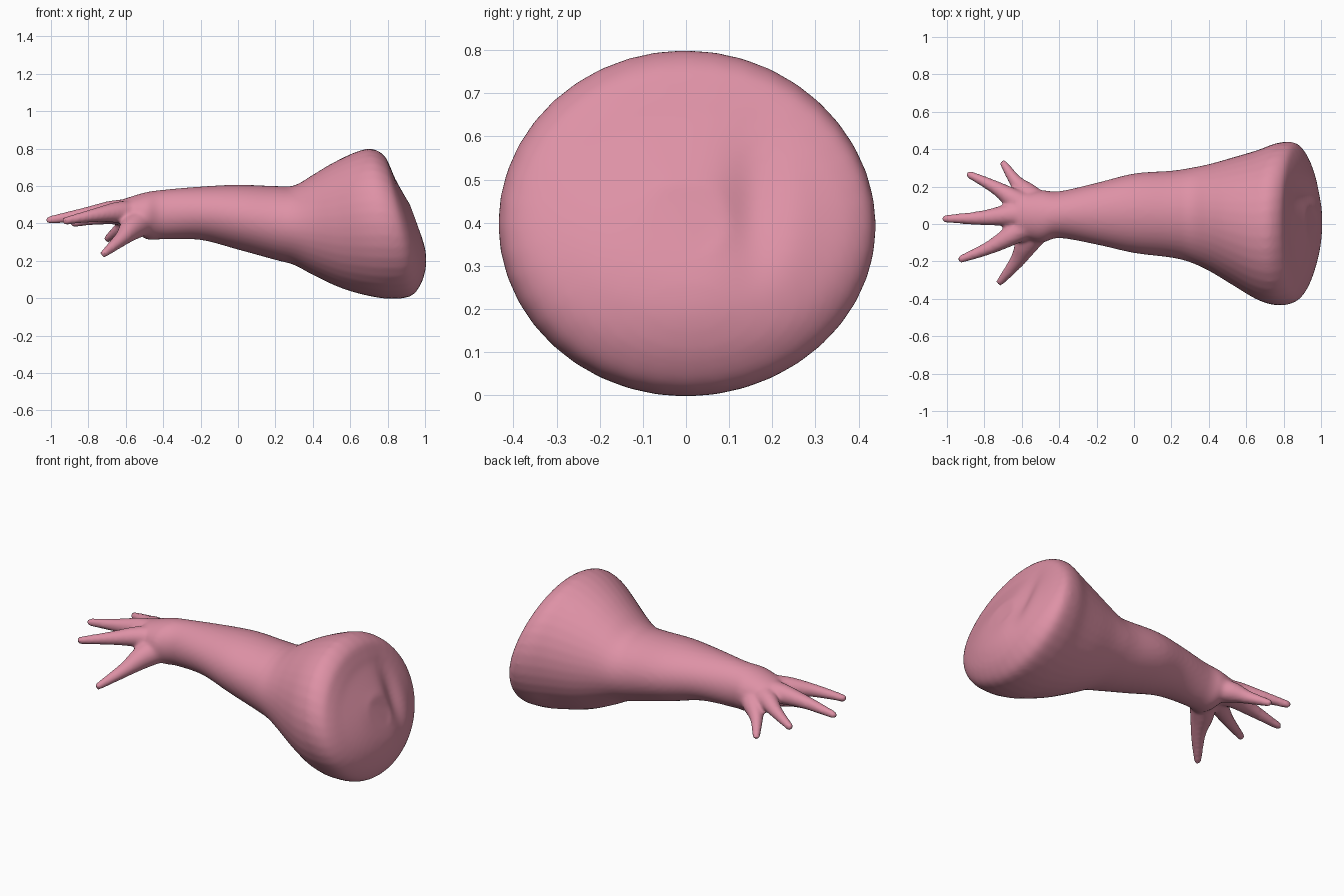
import bpy, bmesh, math
from mathutils import Vector

cube = bpy.data.objects.get("Cube")
if cube:
    bpy.data.objects.remove(cube, do_unlink=True)

skin = bpy.data.materials.new("skin pink")
skin.use_nodes = True
pink = (0.73, 0.285, 0.38, 1)
skin.diffuse_color = pink
skin.node_tree.nodes["Principled BSDF"].inputs["Base Color"].default_value = pink

SIDES, STEPS = 40, 5
bm = bmesh.new()


def spline(rows):
    """Catmull-Rom interpolation of equal-length rows of numbers."""
    rows = [Vector(r) for r in rows]
    out = []
    for i in range(len(rows) - 1):
        a, b, c, d = rows[max(i - 1, 0)], rows[i], rows[i + 1], rows[min(i + 2, len(rows) - 1)]
        for s in range(STEPS):
            t = s / STEPS
            out.append(b + 0.5 * t * (c - a + t * (2 * a - 5 * b + 4 * c - d + t * (3 * (b - c) + d - a))))
    return out + [rows[-1]]


def loft(rings):
    """Skin closed rings of points and cap both ends."""
    rings = [[bm.verts.new(p) for p in ring] for ring in rings]
    for r0, r1 in zip(rings, rings[1:]):
        for i in range(SIDES):
            j = (i + 1) % SIDES
            bm.faces.new((r0[i], r0[j], r1[j], r1[i]))
    bm.faces.new(rings[0])
    bm.faces.new(rings[-1])


def ellipse(centre, u, v):
    angles = [math.tau * k / SIDES for k in range(SIDES)]
    return [centre + u * math.cos(a) + v * math.sin(a) for a in angles]


# Arm sections: top x, top z, bottom x, bottom z, front y, back y
arm = [
    (-.63, .525, -.59, .41, -.06, .15), (-.5, .565, -.5, .32, -.10, .18),
    (-.4, .58, -.4, .315, -.075, .175), (-.2, .597, -.2, .312, -.11, .22),
    (0, .607, 0, .26, -.155, .27), (.2, .60, .2, .205, -.18, .285),
    (.3, .603, .3, .178, -.205, .30), (.4, .66, .4, .125, -.25, .32),
    (.5, .72, .55, .055, -.325, .355), (.62, .778, .7, .012, -.405, .395),
    (.71, .80, .82, -.003, -.435, .433), (.78, .765, .925, .012, -.42, .437),
    (.815, .70, .98, .08, -.37, .39), (.84, .64, 1.005, .17, -.28, .3),
    (.89, .55, 1.003, .25, -.18, .2), (.92, .5, .985, .32, -.1, .1),
]
rings = []
for xt, zt, xb, zb, y0, y1 in spline([Vector(r) for r in arm]):
    top, bottom = Vector((xt, 0, zt)), Vector((xb, 0, zb))
    centre = (top + bottom) / 2 + Vector((0, (y0 + y1) / 2, 0))
    rings.append(ellipse(centre, Vector((0, (y1 - y0) / 2, 0)), (top - bottom) / 2))
loft(rings)

# Shallow dent in the wide end
for v in bm.verts:
    if v.co.x > .8:
        fade = math.exp(-((v.co.y - .16) / .06) ** 2 - ((v.co.z - .44) / .15) ** 2)
        v.co.x -= .03 * fade

# Fingers: knuckle, middle and tip points, each running out of the palm
fingers = [
    ((-.56, -.085, .38), (-.62, -.19, .32), (-.72, -.315, .235), .052),   # thumb
    ((-.62, -.04, .46), (-.77, -.125, .443), (-.93, -.19, .412), .046),
    ((-.64, .05, .465), (-.82, .032, .447), (-1.015, .028, .417), .048),
    ((-.62, .12, .45), (-.74, .195, .43), (-.885, .267, .40), .046),
    ((-.56, .155, .41), (-.63, .225, .37), (-.70, .327, .315), .046),
]
for knuckle, middle, tip, size in fingers:
    wrist = (-.46, .05, .44)
    path = spline([wrist + (size * 1.6,), knuckle + (size * 1.3,),
                   middle + (size * .8,), tip + (.021,)])
    points = [Vector(p[:3]) for p in path]
    radii = [p[3] for p in path]
    out = (points[-1] - points[-2]).normalized()
    points.append(points[-1] + out * .012)                 # rounded fingertip
    radii.append(.010)
    rings = []
    for i, p in enumerate(points):
        along = (points[min(i + 1, len(points) - 1)] - points[max(i - 1, 0)]).normalized()
        u = along.cross(Vector((0, 0, 1))).normalized()
        rings.append(ellipse(p, u * radii[i], along.cross(u) * radii[i]))
    loft(rings)

bmesh.ops.recalc_face_normals(bm, faces=bm.faces)
mesh = bpy.data.meshes.new("arm_and_hand")
bm.to_mesh(mesh)
bm.free()
obj = bpy.data.objects.new("arm_and_hand", mesh)
bpy.context.collection.objects.link(obj)
mesh.materials.append(skin)

# Fuse the parts into one soft skin
remesh = obj.modifiers.new("fuse", "REMESH")
remesh.mode = "VOXEL"
remesh.voxel_size = .011
remesh.use_smooth_shade = True
smooth = obj.modifiers.new("soften", "SMOOTH")
smooth.factor = .5
smooth.iterations = 9
